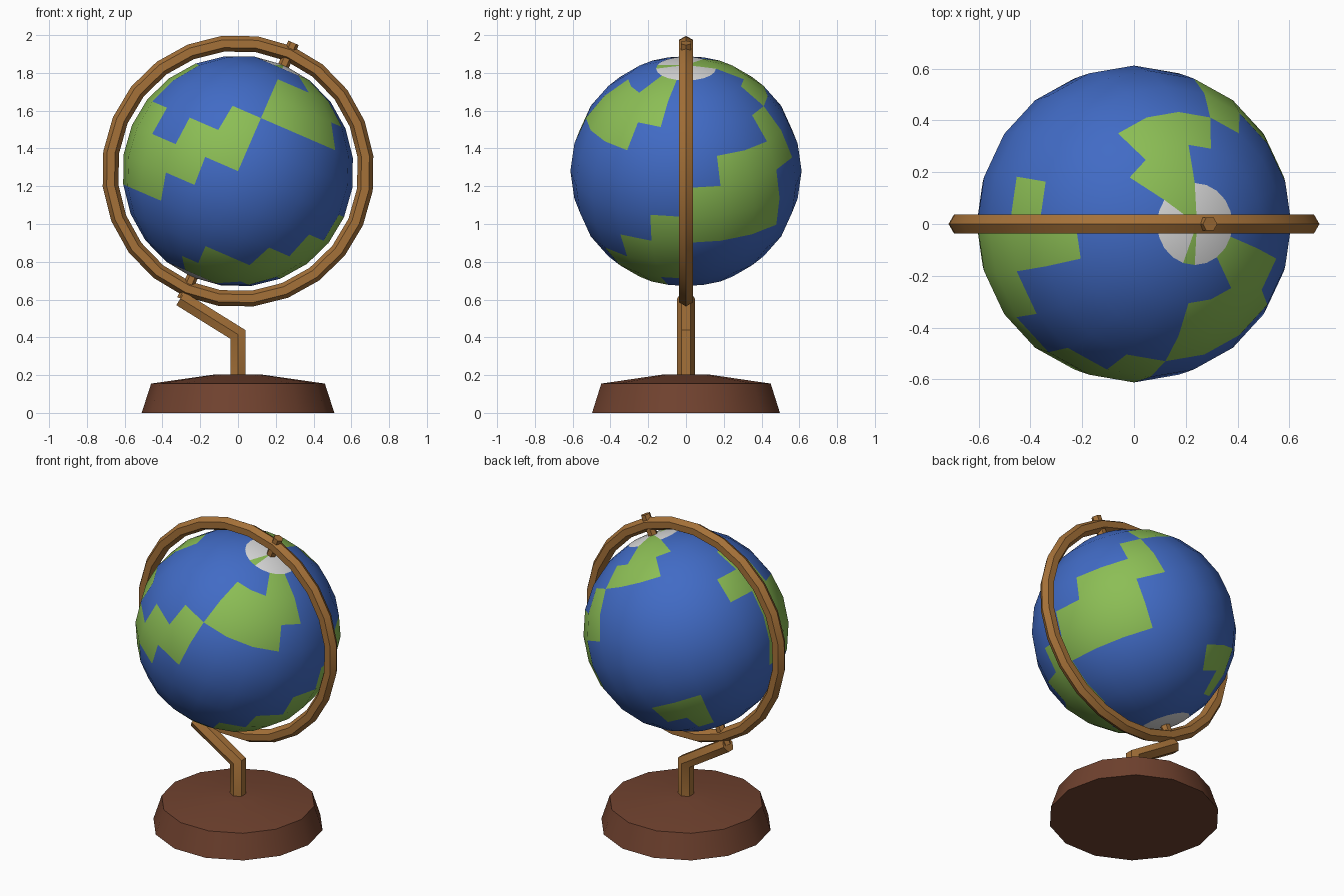
import bpy, bmesh, math
from mathutils import Matrix, Vector

if "Cube" in bpy.data.objects:
    bpy.data.objects.remove(bpy.data.objects["Cube"])

TILT = Matrix.Rotation(math.radians(23.4), 4, 'Y')
CENTRE = Matrix.Translation((0, 0, 1.28))


def mat(name, rgb):
    m = bpy.data.materials.new(name)
    m.diffuse_color = (*rgb, 1)
    m.use_nodes = True
    m.node_tree.nodes["Principled BSDF"].inputs["Base Color"].default_value = m.diffuse_color
    return m


OCEAN = mat("ocean blue", (0.053, 0.147, 0.56))
LAND = mat("land green", (0.262, 0.515, 0.091))
ICE = mat("ice white", (0.70, 0.70, 0.70))
BRASS = mat("brass", (0.376, 0.165, 0.040))
WOOD = mat("dark wood", (0.162, 0.054, 0.028))


def finish(name, bm, mats, angle=31):
    bmesh.ops.recalc_face_normals(bm, faces=bm.faces)
    me = bpy.data.meshes.new(name)
    bm.to_mesh(me)
    bm.free()
    for m in mats:
        me.materials.append(m)
    ob = bpy.data.objects.new(name, me)
    bpy.context.collection.objects.link(ob)
    bpy.ops.object.select_all(action='DESELECT')
    ob.select_set(True)
    bpy.context.view_layer.objects.active = ob
    bpy.ops.object.shade_smooth_by_angle(angle=math.radians(angle))
    return ob


def skin(bm, rings, closed=False, caps=True):
    """Bridge equal-sized loops of points into a tube."""
    loops = [[bm.verts.new(p) for p in r] for r in rings]
    n = len(loops[0])
    pairs = list(zip(loops, loops[1:])) + ([(loops[-1], loops[0])] if closed else [])
    for a, b in pairs:
        for i in range(n):
            j = (i + 1) % n
            bm.faces.new((a[i], a[j], b[j], b[i]))
    if caps and not closed:
        bm.faces.new(loops[0])
        bm.faces.new(loops[-1])


def circle(r, z, n):
    return [Vector((r * math.cos(2 * math.pi * i / n), r * math.sin(2 * math.pi * i / n), z))
            for i in range(n)]


# Globe: land spans (south, north latitude) for each 18 degree column, counted from the front
SPANS = {
    -10: [(-45, -30), (45, 90)], -9: [(-60, -30), (45, 90)], -8: [(60, 90)],
    -6: [(15, 30)], -5: [(-30, 45)], -4: [(-30, 15)], -3: [(-30, 0)], -2: [(-15, 15)],
    -1: [(-75, -60), (0, 30), (75, 90)], 0: [(-75, -45), (30, 60)], 1: [(-75, -45), (30, 60)],
    2: [(-75, -30), (30, 75)], 3: [(-60, -15), (45, 75)], 4: [(-45, 0)],
    5: [(-15, 15)], 6: [(-15, 30)], 7: [(-15, 30)], 8: [(15, 45)], 9: [(45, 60)],
}
bm = bmesh.new()
bmesh.ops.create_uvsphere(bm, u_segments=20, v_segments=12, radius=0.612)
for f in bm.faces:
    c = f.calc_center_median()
    lat = math.degrees(math.asin(c.z / c.length))
    col = math.floor(math.degrees(math.atan2(c.x, -c.y)) / 18)
    if any(lo < lat < hi for lo, hi in SPANS.get(col, [])):
        f.material_index = 1
    elif abs(lat) > 75:
        f.material_index = 2
bm.transform(CENTRE @ TILT)
finish("globe", bm, [OCEAN, LAND, ICE])

# Full meridian ring: hexagonal section swept round the globe
bm = bmesh.new()
rings = []
for i in range(24):
    turn = Matrix.Rotation(math.radians(15 * i), 4, 'Y')
    rings.append([turn @ (Vector((p.x + 0.679, p.y, 0))) for p in circle(0.042, 0, 6)])
skin(bm, rings, closed=True)
bm.transform(CENTRE @ TILT)
finish("meridian_ring", bm, [BRASS])

# Axis pins: one at each pole, passing through the ring
for name, s in (("north_pin", 1), ("south_pin", -1)):
    bm = bmesh.new()
    skin(bm, [circle(0.03, s * 0.57, 6), circle(0.03, s * 0.74, 6)])
    bm.transform(CENTRE @ TILT)
    finish(name, bm, [BRASS])

# Bent stem: hexagonal tube, mitred where it leans out to the south pin
bm = bmesh.new()
a, b, c = Vector((0, 0, 0.18)), Vector((0, 0, 0.415)), Vector((-0.305, 0, 0.605))
d1, d2 = (b - a).normalized(), (c - b).normalized()


def section(p, along, stretch=1.0):
    side = Vector((along.z, 0, -along.x))
    pts = []
    for i in range(6):
        t = math.radians(60 * i)
        pts.append(p + Vector((0, 0.047 * math.cos(t), 0)) + side * (0.047 * math.sin(t) * stretch))
    return pts


mid = (d1 + d2).normalized()
skin(bm, [section(a, d1), section(b, mid, 1 / mid.dot(d1)), section(c, d2)])
finish("stem", bm, [BRASS])

# Turned wooden foot
bm = bmesh.new()
skin(bm, [circle(0.51, 0, 14), circle(0.46, 0.155, 14), circle(0.125, 0.203, 14)])
finish("base", bm, [WOOD])
